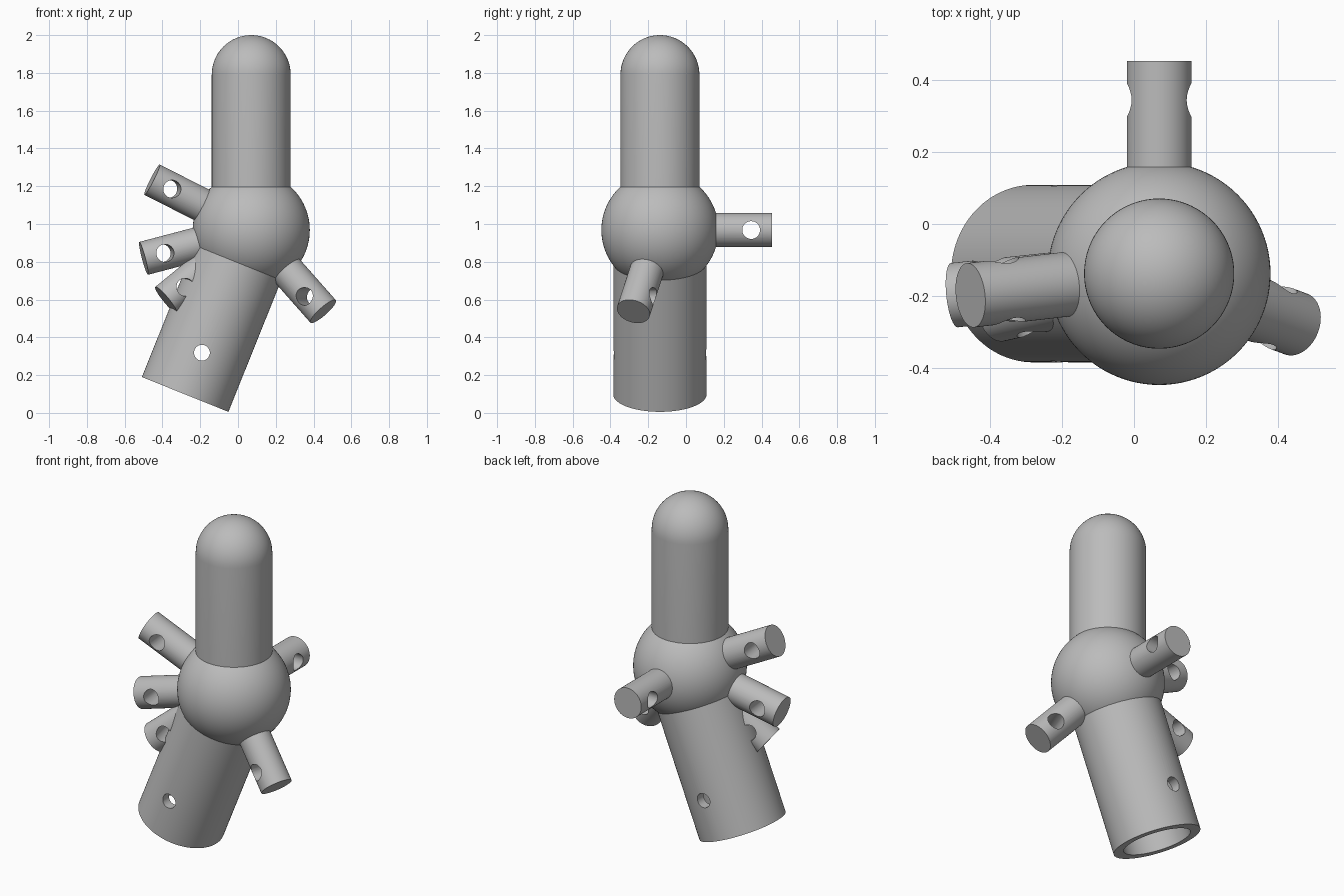
import bpy, bmesh, math
from mathutils import Vector, Matrix

cube = bpy.data.objects.get("Cube")
if cube:
    bpy.data.objects.remove(cube, do_unlink=True)

grey = bpy.data.materials.new("plain_grey")
grey.use_nodes = True
COLOUR = (0.5, 0.5, 0.5, 1)
grey.diffuse_color = COLOUR
grey.node_tree.nodes["Principled BSDF"].inputs["Base Color"].default_value = COLOUR

CENTRE = Vector((0.07, -0.138, 0.968))
BALL_R, POST_R, TUBE_R, BORE_R, PEG_R, PIN_R = 0.31, 0.209, 0.247, 0.19, 0.09, 0.047


def make_object(name, bm):
    mesh = bpy.data.meshes.new(name)
    bmesh.ops.recalc_face_normals(bm, faces=bm.faces)
    bm.to_mesh(mesh)
    bm.free()
    mesh.materials.append(grey)
    obj = bpy.data.objects.new(name, mesh)
    bpy.context.collection.objects.link(obj)
    return obj


def rod(name, start, end, radius, segments=64):
    """Solid cylinder between two points."""
    start, end = Vector(start), Vector(end)
    axis = end - start
    turn = axis.to_track_quat('Z', 'Y').to_matrix().to_4x4()
    bm = bmesh.new()
    bmesh.ops.create_cone(bm, cap_ends=True, segments=segments, radius1=radius,
                          radius2=radius, depth=axis.length,
                          matrix=Matrix.Translation((start + end) / 2) @ turn)
    return make_object(name, bm)


def select_only(obj):
    bpy.ops.object.select_all(action='DESELECT')
    obj.select_set(True)
    bpy.context.view_layer.objects.active = obj


def cut(obj, cutter):
    """Subtract the cutter and throw it away."""
    cutter.hide_render = True
    mod = obj.modifiers.new("hole", 'BOOLEAN')
    mod.operation = 'DIFFERENCE'
    mod.solver = 'EXACT'
    mod.object = cutter
    select_only(obj)
    bpy.ops.object.modifier_apply(modifier=mod.name)
    bpy.data.objects.remove(cutter, do_unlink=True)


def smooth(obj):
    select_only(obj)
    bpy.ops.object.shade_smooth_by_angle(angle=math.radians(30))


# Central ball
bm = bmesh.new()
bmesh.ops.create_uvsphere(bm, u_segments=96, v_segments=48, radius=BALL_R,
                          matrix=Matrix.Translation(CENTRE))
smooth(make_object("ball", bm))

# Upright post with a domed top, spun from a profile
dome_z = 2 - POST_R
base_z = CENTRE.z + 0.1
profile = [(0, base_z), (POST_R, base_z)]
for i in range(17):
    a = math.pi / 2 * i / 16
    profile.append((POST_R * math.cos(a), dome_z + POST_R * math.sin(a)))
bm = bmesh.new()
verts = [bm.verts.new((CENTRE.x + r, CENTRE.y, z)) for r, z in profile]
edges = [bm.edges.new(pair) for pair in zip(verts, verts[1:])]
bmesh.ops.spin(bm, geom=verts + edges, cent=CENTRE, axis=(0, 0, 1),
               angle=math.tau, steps=72, use_duplicate=False)
bmesh.ops.remove_doubles(bm, verts=bm.verts, dist=0.0005)
smooth(make_object("domed_post", bm))

# Leaning socket tube, bored from its open end, with a cross pin hole
lean = Vector((-0.373, 0, -0.928)).normalized()
tube = rod("socket_tube", CENTRE + lean * 0.1, CENTRE + lean * 0.938, TUBE_R, 96)
cut(tube, rod("bore_cutter", CENTRE + lean * 0.45, CENTRE + lean * 1.1, BORE_R, 96))
pin = CENTRE + lean * 0.7
side = Vector((0, 0.5, 0))
cut(tube, rod("pin_cutter", pin - side, pin + side, 0.042, 40))
smooth(tube)

# Pegs radiating from the ball, each with a level cross hole near its end
PEGS = {
    "back_peg": (0, 1, 0),
    "lower_left_peg": (0.38, -0.14, -0.43),
    "upper_right_peg": (-0.522, -0.06, 0.265),
    "middle_right_peg": (-0.57, -0.06, -0.15),
    "lower_right_peg": (-0.45, -0.1, -0.37),
}
for name, direction in PEGS.items():
    d = Vector(direction).normalized()
    peg = rod(name, CENTRE + d * 0.2, CENTRE + d * 0.592, PEG_R)
    across = d.cross(Vector((0, 0, 1))).normalized() * 0.2
    hole = CENTRE + d * 0.483
    cut(peg, rod("peg_cutter", hole - across, hole + across, PIN_R, 40))
    smooth(peg)
